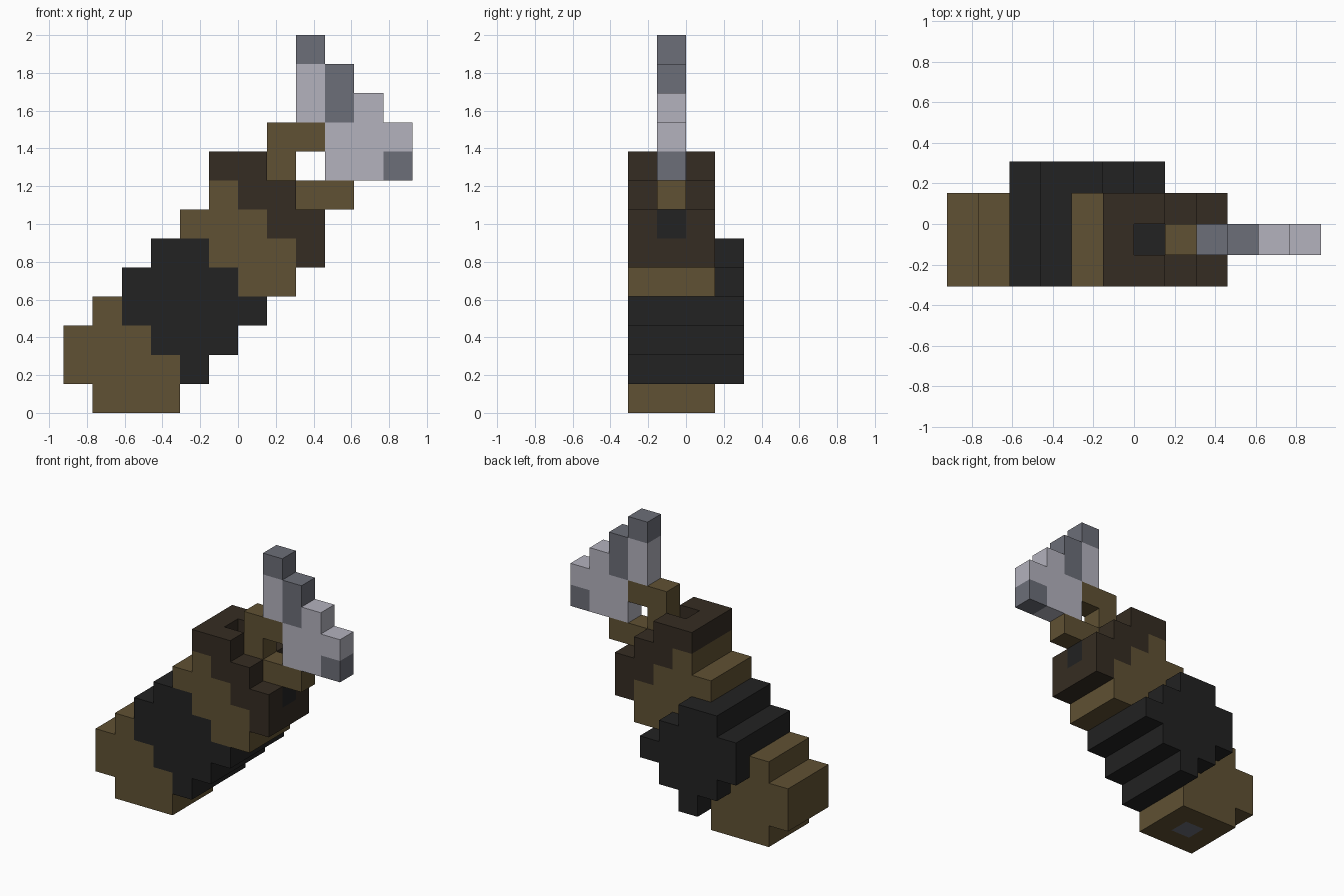
import bpy
import bmesh
from mathutils import Vector

cube = bpy.data.objects.get("Cube")
if cube:
    bpy.data.objects.remove(cube, do_unlink=True)

U = 2 / 13                          # edge of one block
ORIGIN = Vector((-6, -2, 0))        # grid corner, in blocks


def linear(v):
    v /= 255
    return v / 12.92 if v <= 0.04045 else ((v + 0.055) / 1.055) ** 2.4


def material(name, rgb):
    mat = bpy.data.materials.new(name)
    mat.use_nodes = True
    colour = (*[linear(c) for c in rgb], 1)
    mat.diffuse_color = colour
    bsdf = mat.node_tree.nodes["Principled BSDF"]
    bsdf.inputs["Base Color"].default_value = colour
    bsdf.inputs["Roughness"].default_value = 0.9
    return mat


BROWN = material("brown leather", (96, 81, 51))
DARK = material("dark brown leather", (53, 44, 34))
BLACK = material("black wrap", (34, 34, 34))
LIGHT = material("light steel", (179, 178, 189))
STEEL = material("dark steel", (108, 110, 120))

BODY, WIDE, THIN = (0, 2), (0, 3), (1, 1)   # first and last layer in depth

# Each part: name, material, depth, then runs of (row, first column, last column)
PARTS = [
    ("base", BROWN, BODY, [(0, 1, 3), (1, 0, 3), (2, 0, 2), (3, 1, 1)]),
    ("middle_wrap", BLACK, WIDE,
     [(1, 4, 4), (2, 3, 5), (3, 2, 6), (4, 2, 5), (5, 3, 4)]),
    ("upper_body", BROWN, BODY,
     [(4, 6, 7), (5, 5, 7), (6, 4, 6), (7, 5, 5)]),
    ("collar", DARK, BODY, [(5, 8, 8), (6, 7, 8), (7, 6, 7), (8, 5, 6)]),
    ("inner_core", BLACK, THIN, [(6, 8, 8), (7, 6, 6)]),
    ("base_stud", STEEL, THIN, [(0, 2, 2)]),
    ("pommel_grip", BROWN, THIN, [(7, 8, 9), (8, 7, 7), (9, 7, 8)]),
    ("blade", LIGHT, THIN, [(8, 9, 10), (9, 9, 11), (10, 8, 10), (11, 8, 8)]),
    ("blade_edge", STEEL, THIN, [(8, 11, 11), (10, 9, 9), (11, 9, 9), (12, 8, 8)]),
]

# Fill the grid; later parts replace earlier ones
grid = {}
for name, mat, (near, far), runs in PARTS:
    for row, first, last in runs:
        for col in range(first, last + 1):
            for layer in range(near, far + 1):
                grid[col, layer, row] = name
del grid[6, 1, 8]                   # socket in the top of the collar


def add_face(bm, cell, axis, side):
    """Square on one side of a block, wound to face outwards."""
    n = Vector((0, 0, 0))
    n[axis] = side
    a, b = Vector((0, 0, 0)), Vector((0, 0, 0))
    a[(axis + 1) % 3] = 0.5
    b[(axis + 2) % 3] = 0.5 * side
    centre = Vector(cell) + ORIGIN + Vector((0.5, 0.5, 0.5)) + n / 2
    corners = (-a - b, a - b, a + b, -a + b)
    bm.faces.new([bm.verts.new((centre + c) * U) for c in corners])


# One mesh per part, keeping only the exposed block sides
for name, mat, depth, runs in PARTS:
    bm = bmesh.new()
    for cell, owner in grid.items():
        if owner != name:
            continue
        for axis in range(3):
            for side in (-1, 1):
                neighbour = list(cell)
                neighbour[axis] += side
                if tuple(neighbour) not in grid:
                    add_face(bm, cell, axis, side)
    bmesh.ops.remove_doubles(bm, verts=bm.verts[:], dist=U / 100)
    mesh = bpy.data.meshes.new(name)
    bm.to_mesh(mesh)
    bm.free()
    mesh.materials.append(mat)
    bpy.context.collection.objects.link(bpy.data.objects.new(name, mesh))
